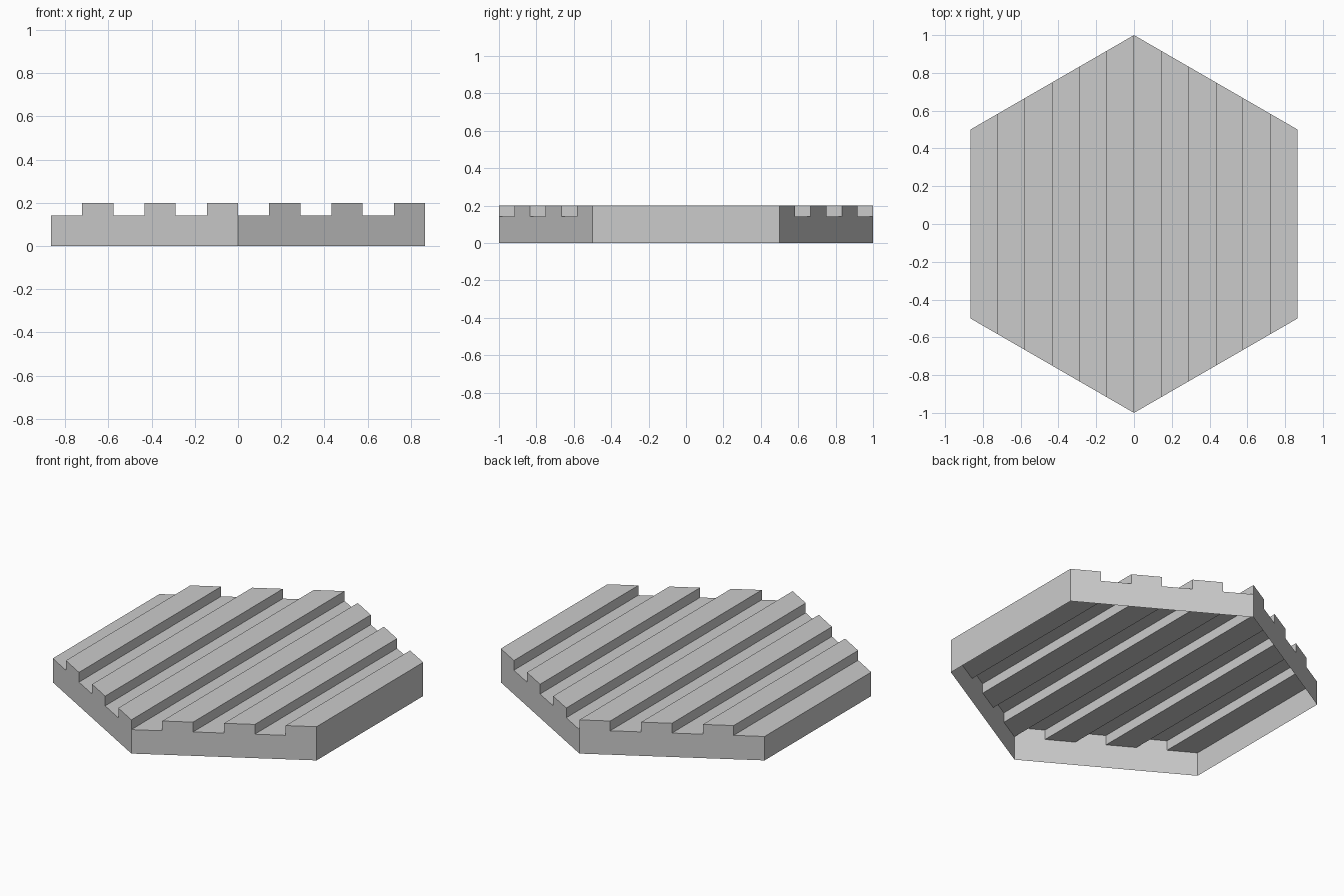
import bpy, bmesh, math

if "Cube" in bpy.data.objects:
    bpy.data.objects.remove(bpy.data.objects["Cube"])

STRIPS = 12
HALF_W = math.sqrt(3) / 2
LOW, HIGH = 0.142, 0.2

# Stepped profile across x: left wall foot, alternating grooves and ridges, right wall foot
step = 2 * HALF_W / STRIPS
profile = [(-HALF_W, 0)]
for i in range(STRIPS):
    z = HIGH if i % 2 else LOW
    x = (i - STRIPS // 2) * step
    profile += [(x, z), (x + step, z)]
profile.append((HALF_W, 0))

bm = bmesh.new()


def edge_verts(side):
    """Profile laid along the hexagon's front (-1) or back (+1) outline."""
    return [bm.verts.new((x, side * (1 - abs(x) / math.sqrt(3)), z)) for x, z in profile]


front, back = edge_verts(-1), edge_verts(1)

# Ridged top, groove risers and the two straight side walls
for i in range(len(profile) - 1):
    bm.faces.new((front[i], front[i + 1], back[i + 1], back[i]))

# Four slanted walls with notched tops; the underside stays open
mid = STRIPS + 1
for verts, side in ((front, -1), (back, 1)):
    foot = bm.verts.new((0, side, 0))
    for wall in (verts[:mid + 1] + [foot], [foot] + verts[mid:]):
        bm.faces.new(wall[::side])

mesh = bpy.data.meshes.new("ridged_hexagon_tile")
bm.to_mesh(mesh)
bm.free()
tile = bpy.data.objects.new("ridged_hexagon_tile", mesh)
bpy.context.collection.objects.link(tile)
